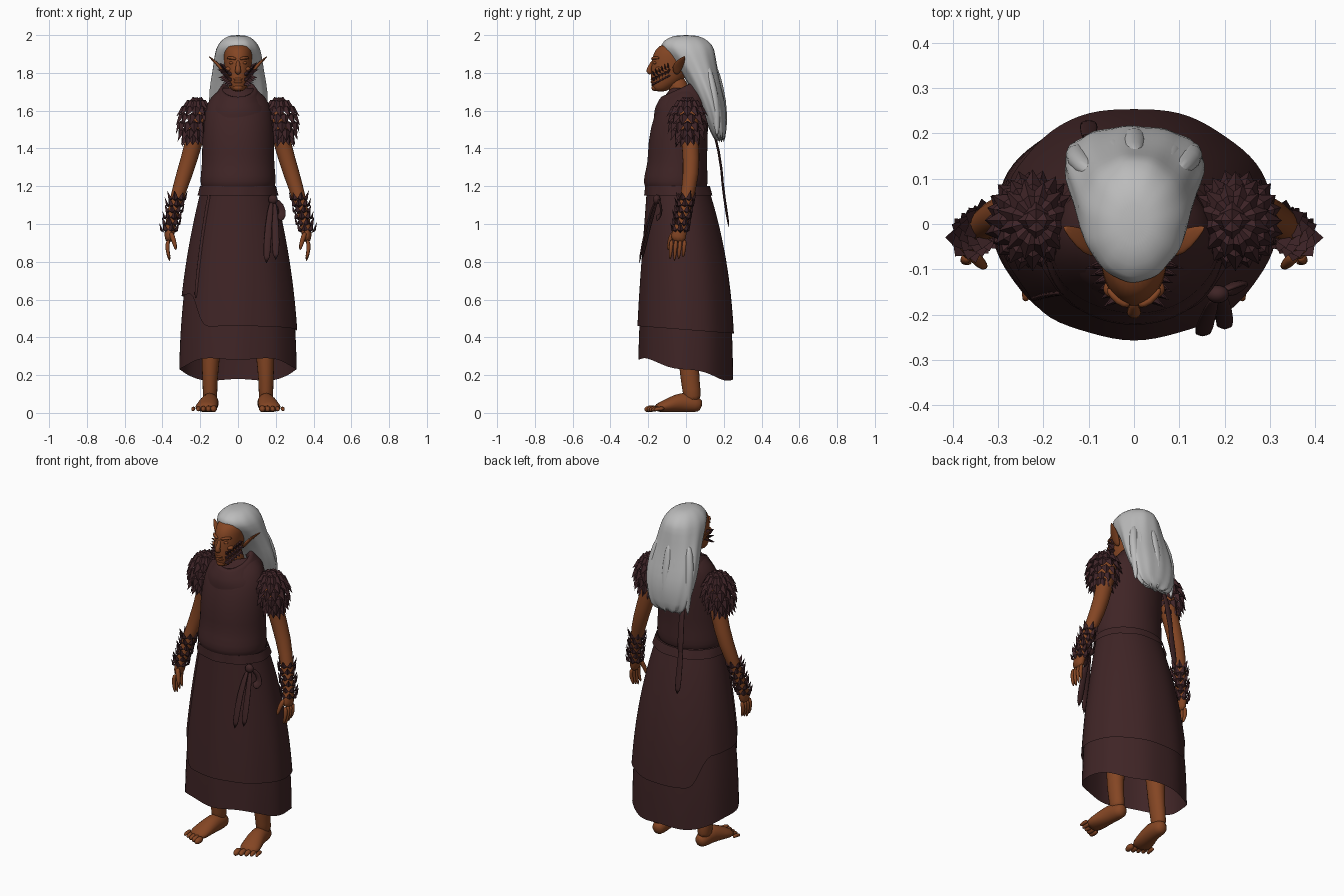
import bpy, bmesh, math, random
from math import sin, cos, tau
from mathutils import Vector

random.seed(4)
if "Cube" in bpy.data.objects:
    bpy.data.objects.remove(bpy.data.objects["Cube"])


def material(name, *rgb):
    mat = bpy.data.materials.new(name)
    mat.use_nodes = True
    mat.diffuse_color = (*rgb, 1)
    mat.node_tree.nodes["Principled BSDF"].inputs["Base Color"].default_value = (*rgb, 1)
    return mat


SKIN = material("brown skin", .23, .06, .017)
CLOTH = material("dark maroon cloth", .05, .018, .019)
SCALE = material("dark plum scales", .05, .018, .021)
HAIR = material("silver hair", .5, .5, .5)
UP = Vector((0, 0, 1))


def finish(name, bm, mat, smooth=True, subdivide=True):
    bmesh.ops.recalc_face_normals(bm, faces=bm.faces)
    for face in bm.faces:
        face.smooth = smooth
    mesh = bpy.data.meshes.new(name)
    bm.to_mesh(mesh)
    bm.free()
    mesh.materials.append(mat)
    ob = bpy.data.objects.new(name, mesh)
    bpy.context.collection.objects.link(ob)
    if subdivide:
        ob.modifiers.new("rounding", "SUBSURF").levels = 1


def bridge(name, rings, mat, caps=False):
    """Join a list of point rings with quads."""
    bm = bmesh.new()
    rows = [[bm.verts.new(point) for point in ring] for ring in rings]
    for low, high in zip(rows, rows[1:]):
        for i in range(len(low)):
            bm.faces.new((low[i - 1], low[i], high[i], high[i - 1]))
    if caps:
        bm.faces.new(rows[0])
        bm.faces.new(rows[-1])
    finish(name, bm, mat)


def angles(count, shift=0):
    return [tau * (i + shift) / count for i in range(count)]


def loft(name, rings, mat, caps=False, ripple=0, waves=5, tilt=0, ragged=0):
    """Stack of ellipses: height, centre y, half width, half depth."""
    result = []
    for k, (z, y, width, depth) in enumerate(rings):
        grow = k / (len(rings) - 1)
        ring = []
        for t in angles(36):
            r = 1 + ripple * grow * sin(waves * t + k / 3)
            h = z + tilt * sin(t) + (ragged * sin(8 * t) if grow == 1 else 0)
            ring.append((width * r * cos(t), y + depth * r * sin(t), h))
        result.append(ring)
    bridge(name, result, mat, caps)


def tube(name, path, mat, count=10, side=1):
    """Elliptical tube through x, y, z, half width and optional half depth."""
    points = [Vector((side * p[0], p[1], p[2])) for p in path]
    span = (points[-1] - points[0]).normalized()
    guide = Vector((0, 1, 0)) if abs(span.z) > .5 else UP
    rings = []
    for i, (p, data) in enumerate(zip(points, path)):
        along = points[min(i + 1, len(points) - 1)] - points[max(i - 1, 0)]
        u = along.cross(guide).normalized()
        v = u.cross(along.normalized())
        rings.append([p + u * data[3] * cos(t) + v * data[-1] * sin(t) for t in angles(count)])
    bridge(name, rings, mat, caps=True)


def blob(name, location, size, mat):
    bm = bmesh.new()
    bmesh.ops.create_uvsphere(bm, u_segments=16, v_segments=10, radius=1)
    bmesh.ops.scale(bm, vec=size, verts=bm.verts)
    bmesh.ops.translate(bm, vec=location, verts=bm.verts)
    finish(name, bm, mat, subdivide=False)


def leaf(bm, pos, tip, normal, length, width):
    """Pointed scale with a raised ridge."""
    tip = tip.normalized()
    u = tip.cross(normal).normalized()
    base, end, ridge, left, right = [bm.verts.new(pos + offset) for offset in (
        tip * length * -.3, tip * length * .7, u.cross(tip) * width * .4,
        u * width * -.5, u * width * .5)]
    for face in ((base, left, ridge), (left, end, ridge), (end, right, ridge),
                 (right, base, ridge), (base, right, left), (left, right, end)):
        bm.faces.new(face)


# Skirt layers share one flaring surface
WAIST = 1.2


def skirt_point(t, z, inset=0):
    rest = 1 - (WAIST - z)
    flare = 1 - rest * rest
    return ((.19 + .13 * flare - inset) * cos(t),
            (.16 + .1 * flare - inset) * sin(t) - .045 * rest ** 3, z)


def skirt_layer(name, hem, inset, top=WAIST, steps=8):
    rings = []
    for k in range(steps + 1):
        rings.append([skirt_point(t, top + (hem(t) - top) * k / steps,
                                  inset + .003 * k / steps * sin(9 * t)) for t in angles(40)])
    bridge(name, rings, CLOTH)


def under_hem(t):
    return .23 - .06 * sin(t) + .01 * sin(5 * t)


def wrap_hem(t):
    open_side = max(0, min(1, -5 * cos(t) - 3))
    return .44 + .18 * open_side - .02 * sin(t)


skirt_layer("under_skirt", under_hem, .008)
skirt_layer("wrap_skirt", wrap_hem, -.002)
skirt_layer("belt", lambda t: 1.15, -.012, steps=2)
seam = math.radians(222)
tube("wrap_edge", [(*skirt_point(seam, WAIST - k / 10), .012, .006) for k in range(7)], CLOTH)

# Tunic bodice and draped cowl
loft("bodice", [(1.18, -.05, .18, .15), (1.2, -.055, .2, .17), (1.25, -.055, .2, .17),
                (1.33, -.045, .19, .155), (1.42, -.045, .193, .16), (1.6, -.025, .183, .143),
                (1.68, 0, .145, .11), (1.72, 0, .08, .08)], CLOTH, ripple=.012)
loft("cowl", [(1.6, -.025, .17, .145), (1.65, -.025, .15, .145), (1.68, -.03, .115, .125),
              (1.73, -.03, .09, .1), (1.71, -.03, .075, .08), (1.66, -.03, .065, .07)],
     CLOTH, tilt=.045, ripple=.02)

# Belt knot, loop, hanging ribbons and the long back straps
blob("belt_knot", (.185, -.155, 1.13), (.025, .02, .025), CLOTH)
RIBBONS = {
    "front_ribbon": [(.18, -.16, 1.13), (.16, -.21, 1), (.15, -.25, .78)],
    "side_ribbon": [(.19, -.15, 1.13), (.2, -.19, 1), (.2, -.235, .8)],
    "ribbon_loop": [(.19, -.15, 1.13), (.23, -.13, 1.1), (.24, -.13, 1.04), (.21, -.16, 1.03)],
    "upper_back_strap": [(-.08, .14, 1.5), (-.09, .175, 1.4), (-.1, .2, 1.18)],
    "lower_back_strap": [(-.1, .185, 1.3), (-.1, .2, 1.15), (-.1, .23, .97)]}
for name, points in RIBBONS.items():
    tube(name, [(*p, .014 + .005 * i, .007) for i, p in enumerate(points)], CLOTH)

# Head, neck and face
loft("head", [(1.7, -.135, .025, .03), (1.72, -.13, .043, .05), (1.75, -.105, .057, .08),
              (1.8, -.085, .07, .1), (1.87, -.07, .075, .112), (1.92, -.055, .075, .112),
              (1.96, -.04, .06, .085)], SKIN, caps=True)
tube("neck", [(0, -.01, 1.6, .065), (0, -.03, 1.7, .055), (0, -.06, 1.78, .055)], SKIN)
tube("nose", [(0, -.17, 1.87, .009), (0, -.19, 1.83, .013), (0, -.2, 1.81, .018),
              (0, -.18, 1.795, .014)], SKIN)
for name, z in (("upper_lip", 1.767), ("lower_lip", 1.752)):
    blob(name, (0, -.175, z), (.025, .012, .008), SKIN)
blob("chin", (0, -.165, 1.722), (.026, .018, .018), SKIN)

# Hair: one swept mass with ragged ends, plus locks down the back
loft("hair", [(2, 0, .03, .04), (1.99, 0, .07, .09), (1.95, 0, .11, .145), (1.9, .025, .125, .13),
              (1.8, .075, .137, .095), (1.7, .115, .158, .08), (1.6, .15, .152, .07),
              (1.5, .17, .13, .045), (1.44, .18, .1, .025)],
     HAIR, caps=True, ripple=.05, waves=11, ragged=.02)
for k in range(-3, 4):
    x, back = .042 * k, .2 - .012 * abs(k)
    tube("hair_lock", [(x * .7, back - .055, 1.85, .02), (x, back - .022, 1.72, .03, .024),
                       (x, back, 1.58, .026), (x, back, random.uniform(1.42, 1.46), .006)], HAIR)


def face_side(word, s):
    tube(word + "_brow", [(.008, -.18, 1.872, .008), (.035, -.174, 1.882, .009),
                          (.06, -.14, 1.878, .008)], SKIN, side=s)
    blob(word + "_eye", (s * .033, -.164, 1.853), (.015, .01, .008), SKIN)
    blob(word + "_cheekbone", (s * .046, -.143, 1.82), (.022, .02, .014), SKIN)
    tube(word + "_ear", [(.068, -.05, 1.79, .008, .012), (.09, -.05, 1.825, .01, .03),
                         (.12, -.03, 1.858, .008, .026), (.158, -.005, 1.89, .003)], SKIN, side=s)


def arm(word, s):
    tube(word + "_arm", [(.17, .01, 1.62, .05), (.215, .015, 1.54, .055), (.235, .025, 1.42, .048),
                         (.285, .03, 1.26, .046), (.33, 0, 1.12, .036), (.352, -.02, 1.02, .03),
                         (.362, -.035, .96, .03, .042), (.367, -.045, .9, .022, .045)],
         SKIN, side=s)
    for k in range(4):
        y, tip = -.075 + .023 * k, .8 + .01 * abs(k - 1)
        tube(word + "_finger", [(.367, y, .92, .013), (.378, y - .005, .87, .012),
                                (.36, y - .01, tip, .007)], SKIN, 8, s)
    tube(word + "_thumb", [(.358, -.065, .96, .016), (.338, -.088, .91, .014),
                           (.328, -.095, .86, .008)], SKIN, 8, s)


def leg(word, s):
    tube(word + "_leg", [(.13, 0, .6, .07), (.14, .015, .4, .06), (.148, .015, .22, .045, .055),
                         (.148, .03, .12, .04, .05), (.148, .035, .05, .042, .05)], SKIN, side=s)
    tube(word + "_foot", [(.14, .085, .035, .025, .03), (.143, .055, .045, .045),
                          (.148, -.02, .06, .048, .06), (.162, -.09, .04, .06, .04),
                          (.178, -.17, .022, .065, .022)], SKIN, side=s)
    for k in range(5):
        x, y, r = .128 + .027 * k, -.22 + .012 * k, .02 - .002 * k
        tube(word + "_toe", [(x, y + .06, .024, r), (x, y + .02, .022, r),
                             (x + .005, y, .014, r * .6)], SKIN, 8, s)


def shoulder_scales(word, s):
    bm = bmesh.new()
    for row in range(7):
        lat = math.radians(80 - 23 * row)
        count = 12 if row else 4
        for t in angles(count, row % 2 / 2):
            out = Vector((s * cos(t), sin(t), 0))
            pos = Vector((s * (.216 + .004 * row), .008, 1.55 + .105 * sin(lat)))
            pos += Vector((out.x * .07, out.y * .08, 0)) * cos(lat)
            tip = out * (.55 + max(0, sin(lat))) - UP
            leaf(bm, pos, tip, out + UP * max(.2, sin(lat)), random.uniform(.07, .09), .055)
    finish(word + "_shoulder_scales", bm, SCALE, False, False)


def forearm_scales(word, s):
    bm = bmesh.new()
    wrist, elbow = Vector((s * .362, -.03, .97)), Vector((s * .324, 0, 1.135))
    for row in range(6):
        for t in angles(7, row % 2 / 2):
            out = Vector((s * cos(t), sin(t), 0))
            leaf(bm, wrist.lerp(elbow, row / 5) + out * .036, out * .5 + UP, out,
                 random.uniform(.05, .07), .036)
    finish(word + "_forearm_scales", bm, SCALE, False, False)


def jaw_scales(word, s):
    bm = bmesh.new()
    chin, cheek = Vector((s * .04, -.165, 1.74)), Vector((s * .074, -.09, 1.78))
    for row in range(3):
        for k in range(6):
            out = Vector((s * .9, .08 * k - .6, .1))
            leaf(bm, chin.lerp(cheek, k / 5) + UP * .026 * row, out + UP * (row / 2 - .3),
                 out + Vector((0, -.6, .6)), random.uniform(.04, .055), .026)
    finish(word + "_jaw_scales", bm, SCALE, False, False)


# Both sides of the body
for word, s in (("left", 1), ("right", -1)):
    for build in (face_side, arm, leg, shoulder_scales, forearm_scales, jaw_scales):
        build(word, s)
